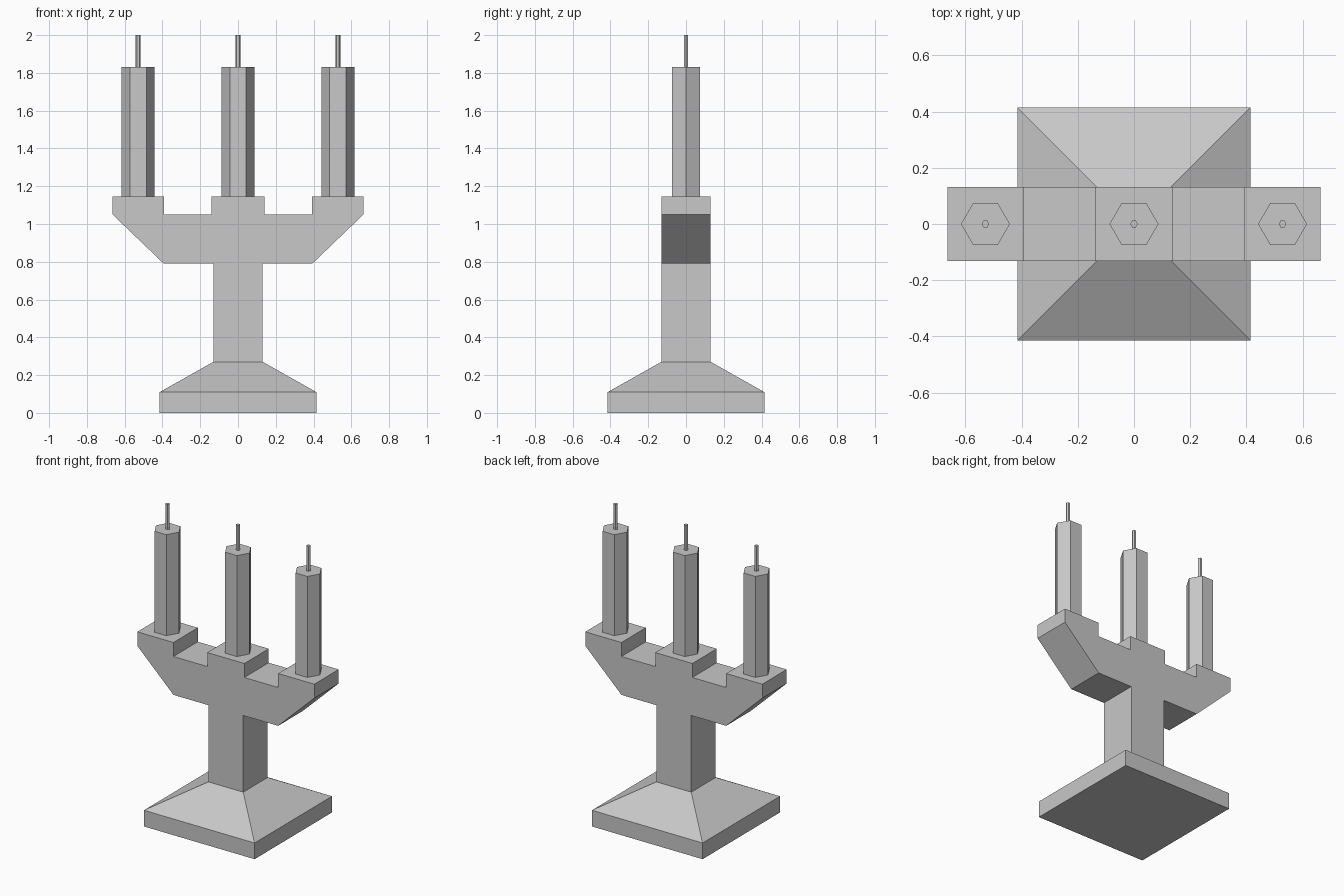
import bpy
import bmesh
from math import cos, sin, pi

if "Cube" in bpy.data.objects:
    bpy.data.objects.remove(bpy.data.objects["Cube"], do_unlink=True)

grey = bpy.data.materials.new("plain_grey")
grey.use_nodes = True
colour = (0.58, 0.58, 0.58, 1)
grey.diffuse_color = colour
grey.node_tree.nodes["Principled BSDF"].inputs["Base Color"].default_value = colour


def loft(name, rings):
    """Join equal-sized point rings with quads and cap both ends."""
    bm = bmesh.new()
    loops = [[bm.verts.new(p) for p in ring] for ring in rings]
    n = len(loops[0])
    for low, high in zip(loops, loops[1:]):
        for i in range(n):
            j = (i + 1) % n
            bm.faces.new((low[i], low[j], high[j], high[i]))
    bm.faces.new(loops[0])
    bm.faces.new(loops[-1])
    bmesh.ops.recalc_face_normals(bm, faces=bm.faces)
    mesh = bpy.data.meshes.new(name)
    bm.to_mesh(mesh)
    bm.free()
    mesh.materials.append(grey)
    obj = bpy.data.objects.new(name, mesh)
    bpy.context.collection.objects.link(obj)
    return obj


def square(half, z):
    return [(-half, -half, z), (half, -half, z), (half, half, z), (-half, half, z)]


def hexagon(x, radius, z):
    return [(x + radius * cos(i * pi / 3), radius * sin(i * pi / 3), z) for i in range(6)]


# Square plinth, sloped shoulder and stem
STEM = 0.131
loft("base_and_stem", [square(0.415, 0), square(0.415, 0.11),
                       square(STEM, 0.27), square(STEM, 0.79)])

# Branching arms: mirrored half outline, extruded front to back
half = [(0.393, 0.79), (0.664, 1.05), (0.664, 1.145),
        (0.393, 1.145), (0.393, 1.05), (0.139, 1.05), (0.139, 1.145)]
outline = half + [(-x, z) for x, z in reversed(half)]
loft("arms", [[(x, y, z) for x, z in outline] for y in (-STEM, STEM)])

# Three hexagonal candles with wicks
for side, x in (("right", -0.529), ("middle", 0), ("left", 0.529)):
    loft(side + "_candle", [hexagon(x, 0.087, z) for z in (1.145, 1.83)])
    loft(side + "_wick", [hexagon(x, 0.0135, z) for z in (1.83, 2.0)])
